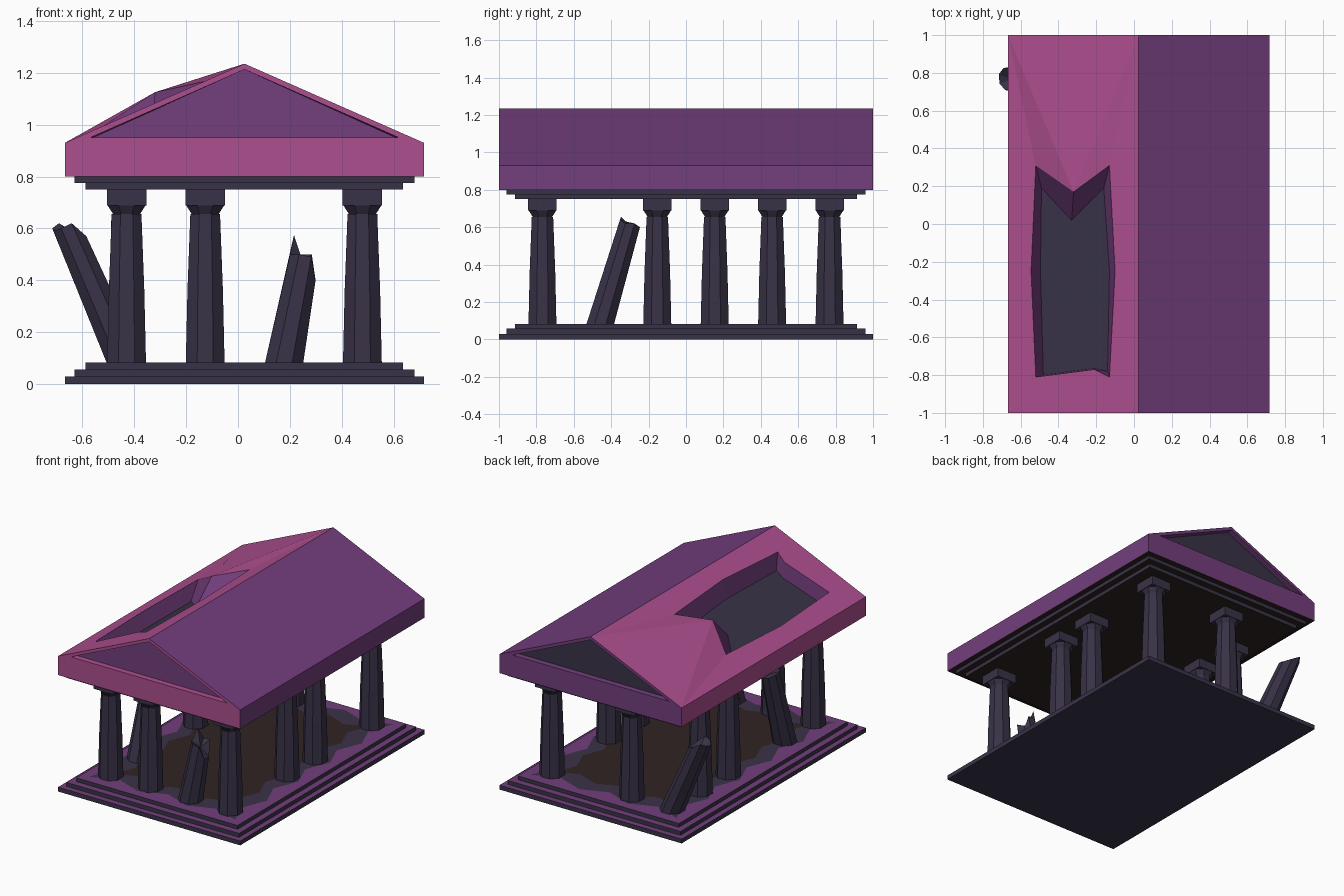
import bpy, bmesh, math

if "Cube" in bpy.data.objects:
    bpy.data.objects.remove(bpy.data.objects["Cube"])

CX = 0.025  # centre line of the building


def mat(name, rgb):
    lin = [((c / 255 + 0.055) / 1.055) ** 2.4 for c in rgb]
    m = bpy.data.materials.new(name)
    m.diffuse_color = (*lin, 1)
    m.use_nodes = True
    m.node_tree.nodes["Principled BSDF"].inputs["Base Color"].default_value = m.diffuse_color
    return m


PINK, PURPLE, DARK, BROWN = range(4)
MATS = [mat("pink", (172, 78, 142)), mat("purple", (115, 62, 125)),
        mat("dark_slate", (57, 50, 71)), mat("dark_brown", (47, 35, 34))]


def finish(bm, name, normals=True):
    if normals:
        bmesh.ops.recalc_face_normals(bm, faces=bm.faces)
    me = bpy.data.meshes.new(name)
    bm.to_mesh(me)
    bm.free()
    for m in MATS:
        me.materials.append(m)
    ob = bpy.data.objects.new(name, me)
    bpy.context.collection.objects.link(ob)
    return ob


def slab(name, hx, hy, z0, z1, up=DARK, down=DARK):
    bm = bmesh.new()
    bmesh.ops.create_cube(bm, size=1)
    for v in bm.verts:
        v.co = (CX + v.co.x * 2 * hx, v.co.y * 2 * hy, z1 if v.co.z > 0 else z0)
    bm.normal_update()
    for f in bm.faces:
        f.material_index = up if f.normal.z > .5 else down if f.normal.z < -.5 else DARK
    finish(bm, name)


def ring(bm, x, y, z, r, sides=8):
    out = []
    for i in range(sides):
        a = 2 * math.pi * (i + .5) / sides
        out.append(bm.verts.new((x + r * math.cos(a), y + r * math.sin(a), z)))
    return out


def bridge(bm, a, b, material=DARK):
    n = len(a)
    for i in range(n):
        f = bm.faces.new((a[i], a[(i + 1) % n], b[(i + 1) % n], b[i]))
        f.material_index = material


# Stepped base and entablature
slab("base_step_low", .692, 1.0, 0, .03, PURPLE)
slab("base_step_mid", .655, .96, .03, .057, PURPLE)
slab("base_step_top", .612, .915, .057, .083, PURPLE)
slab("entablature_low", .612, .915, .75, .775, DARK, BROWN)
slab("entablature_high", .655, .96, .775, .80, DARK, BROWN)


# Painted floor: ragged dark stain with a brown centre
def floor_patch(name, hx, hy, inset, z, material):
    pts = []
    nx, ny = 6, 10
    for i in range(nx):
        pts.append((-hx + 2 * hx * i / nx, -hy + (inset if i % 2 else 0)))
    for i in range(ny):
        pts.append((hx - (inset if i % 2 else 0), -hy + 2 * hy * i / ny))
    pts += [(-x, -y) for x, y in pts]
    bm = bmesh.new()
    f = bm.faces.new([bm.verts.new((CX + x, y, z)) for x, y in pts])
    f.material_index = material
    finish(bm, name, False)


floor_patch("floor_stain", .555, .86, .07, .085, DARK)
floor_patch("floor_centre", .45, .74, .06, .087, BROWN)


# Whole columns: tapered octagonal shaft, flared neck, square block
def column(name, x, y):
    bm = bmesh.new()
    rings = [ring(bm, x, y, z, r) for z, r in
             ((.08, .081), (.36, .074), (.655, .062), (.655, .056), (.69, .080))]
    for a, b in zip(rings, rings[1:]):
        bridge(bm, a, b, DARK)
    for r in (rings[0], rings[-1]):
        bm.faces.new(r).material_index = DARK
    c = bmesh.ops.create_cube(bm, size=1)["verts"]
    for v in c:
        v.co = (x + v.co.x * .152, y + v.co.y * .152, .72 + v.co.z * .062)
        for f in v.link_faces:
            f.material_index = DARK
    finish(bm, name)


# Broken columns: leaning shaft with a jagged top
def broken(name, x, y, sx, sy, heights):
    bm = bmesh.new()
    low = ring(bm, x, y, .075, .080)
    top = ring(bm, x, y, 0, .064)
    for v, h in zip(top, heights):
        v.co += type(v.co)((sx * (h - .083), sy * (h - .083), h))
    bridge(bm, low, top)
    h = sum(heights) / 8 - .02
    mid = bm.verts.new((x + sx * (h - .083), y + sy * (h - .083), h))
    for i in range(8):
        bm.faces.new((top[i], top[(i + 1) % 8], mid))
    bm.faces.new(low)
    for f in bm.faces:
        f.material_index = DARK
    finish(bm, name)


xs = [CX + .303 * (i - 1.5) for i in range(4)]
ys = [.307 * (j - 2.5) for j in range(6)]
ruined = {(2, 0), (0, 1), (0, 5)}
missing = {(0, 2), (3, 1), (3, 4), (2, 5)}
for i, x in enumerate(xs):
    for j, y in enumerate(ys):
        edge = i in (0, 3) or j in (0, 5)
        if edge and (i, j) not in ruined | missing:
            column(f"column_{i}_{j}", x, y)
broken("broken_front_column", xs[2], ys[0], .20, 0, (.40, .50, .50, .575, .50, .50, .49, .40))
broken("broken_side_column", xs[0], ys[1], 0, .30, (.62, .59, .60, .62, .63, .655, .64, .62))
broken("broken_corner_column", xs[0], ys[5], -.44, 0, (.56, .58, .62, .60, .59, .60, .62, .57))

# Gabled roof with recessed pediments and a caved-in hole on the left slope
bm = bmesh.new()


def face(verts, m):
    bm.faces.new(verts).material_index = m


outer = [(-.667, .80), (.717, .80), (.717, .93), (CX, 1.235), (-.667, .93)]
inner = [(-.57, .95), (.62, .95), (CX, 1.213)]
ends = []
for s, rim, panel in ((-1, PINK, PURPLE), (1, PURPLE, DARK)):
    E = [bm.verts.new((x, s, z)) for x, z in outer]
    I = [bm.verts.new((x, s, z)) for x, z in inner]
    J = [bm.verts.new((CX + (x - CX) * .98, s * .96, z)) for x, z in inner]
    for q in ((E[0], E[1], I[1], I[0]), (E[1], E[2], I[1]), (E[2], E[3], I[2], I[1]),
              (E[3], E[4], I[0], I[2]), (E[4], E[0], I[0])):
        face(q, rim)
    bridge(bm, I, J, rim)
    face(J, panel)
    ends.append(E)
F, K = ends
face((F[0], F[1], K[1], K[0]), BROWN)
face((F[1], F[2], K[2], K[1]), PURPLE)
face((F[2], F[3], K[3], K[2]), PURPLE)
face((F[4], F[0], K[0], K[4]), PINK)


def slope(x):
    return 1.235 - (CX - x) * .305 / .692


rim_xy = [(-.52, -.81), (-.21, -.77), (-.13, -.81), (-.10, -.25),
          (-.13, .31), (-.32, .17), (-.52, .31), (-.545, -.25)]
low_xy = [(-.48, -.80), (-.21, -.765), (-.14, -.78), (-.13, -.25),
          (-.16, .19), (-.33, .02), (-.49, .19), (-.495, -.25)]
P = [bm.verts.new((x, y, slope(x) + (.042 if i == 5 else 0))) for i, (x, y) in enumerate(rim_xy)]
L = [bm.verts.new((x, y, slope(x) - .11)) for x, y in low_xy]
A, B, C, D = F[4], F[3], K[3], K[4]
for t in ((A, B, P[1]), (A, P[1], P[0]), (B, P[2], P[1]), (B, P[3], P[2]), (B, C, P[3]),
          (C, P[4], P[3]), (C, P[5], P[4]), (C, D, P[5]), (D, P[6], P[5]), (D, P[7], P[6]),
          (D, A, P[7]), (A, P[0], P[7])):
    face(t, PINK)
bridge(bm, P, L, PURPLE)
face(L, DARK)
finish(bm, "roof")
